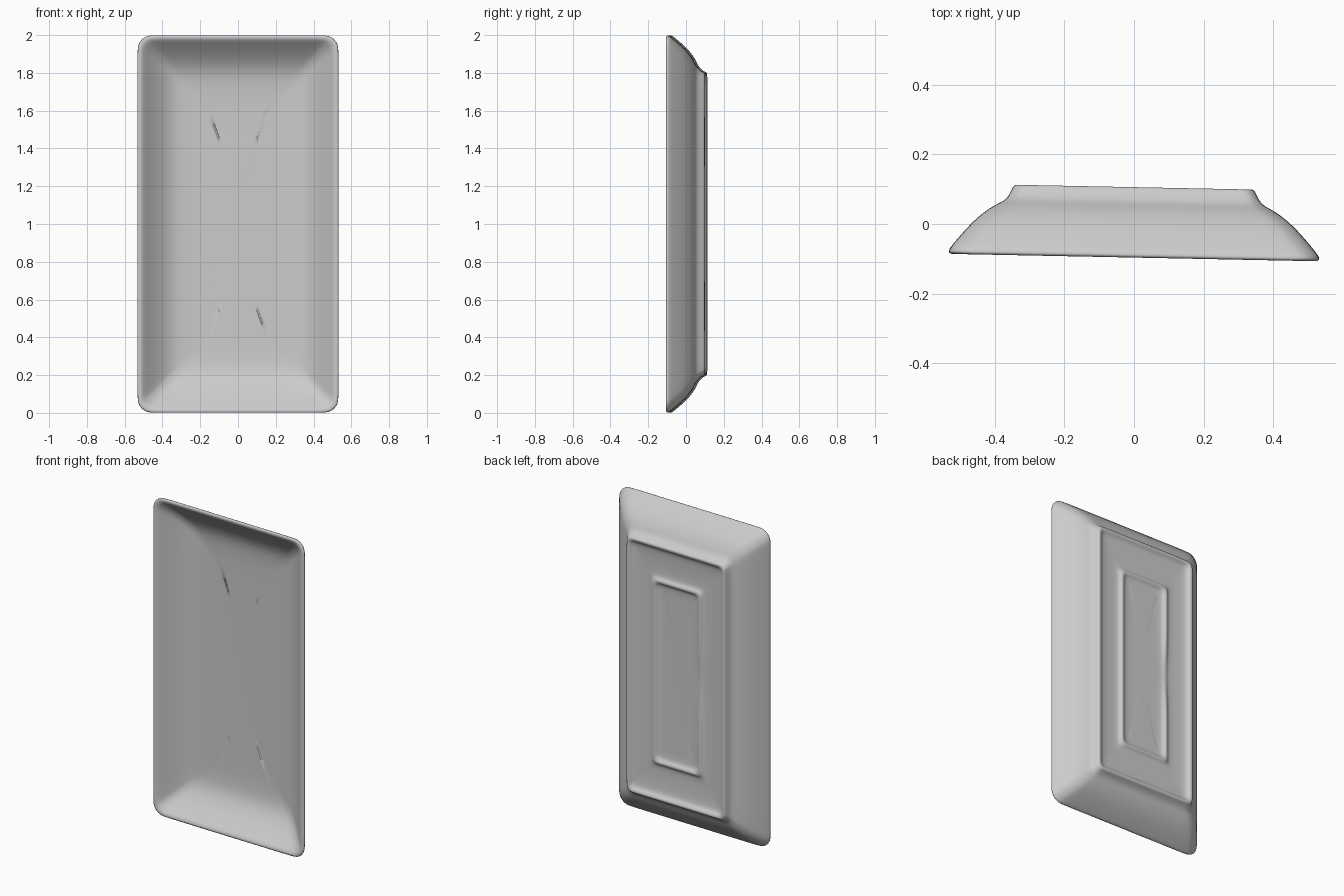
import bpy, bmesh, math

CORNER_STEPS, SIDE_STEPS, TOP_STEPS = 5, 12, 6


def rounded_rect(hx, hz, r):
    """Counter-clockwise outline with evenly divided straight sides."""
    pts = []
    for k, (sx, sz) in enumerate([(1, 1), (-1, 1), (-1, -1), (1, -1)]):
        cx, cz = sx * (hx - r), sz * (hz - r)
        for i in range(CORNER_STEPS + 1):
            a = math.pi / 2 * (k + i / CORNER_STEPS)
            pts.append((cx + r * math.cos(a), cz + r * math.sin(a)))
        x0, z0 = pts[-1]
        steps = TOP_STEPS if k % 2 == 0 else SIDE_STEPS
        for i in range(1, steps):
            t = i / steps
            if k % 2 == 0:
                pts.append((x0 - 2 * sx * (hx - r) * t, z0))
            else:
                pts.append((x0, z0 - 2 * sz * (hz - r) * t))
    return pts


# Cross-section: half width, half height, depth y, corner radius
profile = [
    # dish floor and inner walls (front)
    (0.10, 0.55, 0.050, 0.02), (0.22, 0.67, 0.049, 0.03),
    (0.31, 0.765, 0.043, 0.035), (0.355, 0.815, 0.030, 0.04),
    (0.40, 0.865, 0.003, 0.045), (0.45, 0.917, -0.038, 0.05),
    (0.495, 0.963, -0.082, 0.06),
    # rim
    (0.508, 0.976, -0.094, 0.065), (0.522, 0.990, -0.098, 0.07),
    (0.533, 1.000, -0.093, 0.075), (0.533, 1.000, -0.083, 0.075),
    # outer walls
    (0.505, 0.972, -0.050, 0.07), (0.465, 0.932, -0.003, 0.065),
    (0.42, 0.886, 0.035, 0.06), (0.385, 0.850, 0.054, 0.05),
    (0.366, 0.829, 0.064, 0.045),
    # foot ring
    (0.355, 0.811, 0.084, 0.04), (0.347, 0.803, 0.102, 0.04),
    (0.340, 0.796, 0.107, 0.035), (0.326, 0.782, 0.105, 0.03),
    (0.316, 0.772, 0.092, 0.03), (0.300, 0.756, 0.085, 0.03),
    # recessed back and inner ridge
    (0.25, 0.68, 0.081, 0.03), (0.195, 0.605, 0.080, 0.03),
    (0.178, 0.587, 0.084, 0.03), (0.168, 0.577, 0.097, 0.03),
    (0.152, 0.561, 0.097, 0.03), (0.142, 0.551, 0.084, 0.03),
    (0.125, 0.534, 0.079, 0.03), (0.07, 0.48, 0.078, 0.02),
]

bm = bmesh.new()
rings = []
for hx, hz, y, r in profile:
    ring = []
    for x, z in rounded_rect(hx, hz, r):
        depth = y
        # worn gap in one long side of the inner ridge
        if y > 0.08 and 0.13 < hx < 0.18 and x < -0.12:
            depth -= (y - 0.080) * 0.7 * math.exp(-(z / 0.15) ** 2)
        # slight overall twist of the hand-made form
        ring.append(bm.verts.new((x, depth - 0.02 * x, z + 1.0)))
    rings.append(ring)

for a, b in zip(rings, rings[1:]):
    for i in range(len(a)):
        j = (i + 1) % len(a)
        bm.faces.new((a[i], a[j], b[j], b[i]))
bm.faces.new(rings[0])
bm.faces.new(rings[-1])
bmesh.ops.recalc_face_normals(bm, faces=bm.faces)
for f in bm.faces:
    f.smooth = True

mesh = bpy.data.meshes.new("serving_plate")
bm.to_mesh(mesh)
bm.free()
plate = bpy.data.objects.new("serving_plate", mesh)
bpy.context.collection.objects.link(plate)

# soft glazed surface
sub = plate.modifiers.new("soften", 'SUBSURF')
sub.levels = sub.render_levels = 1
